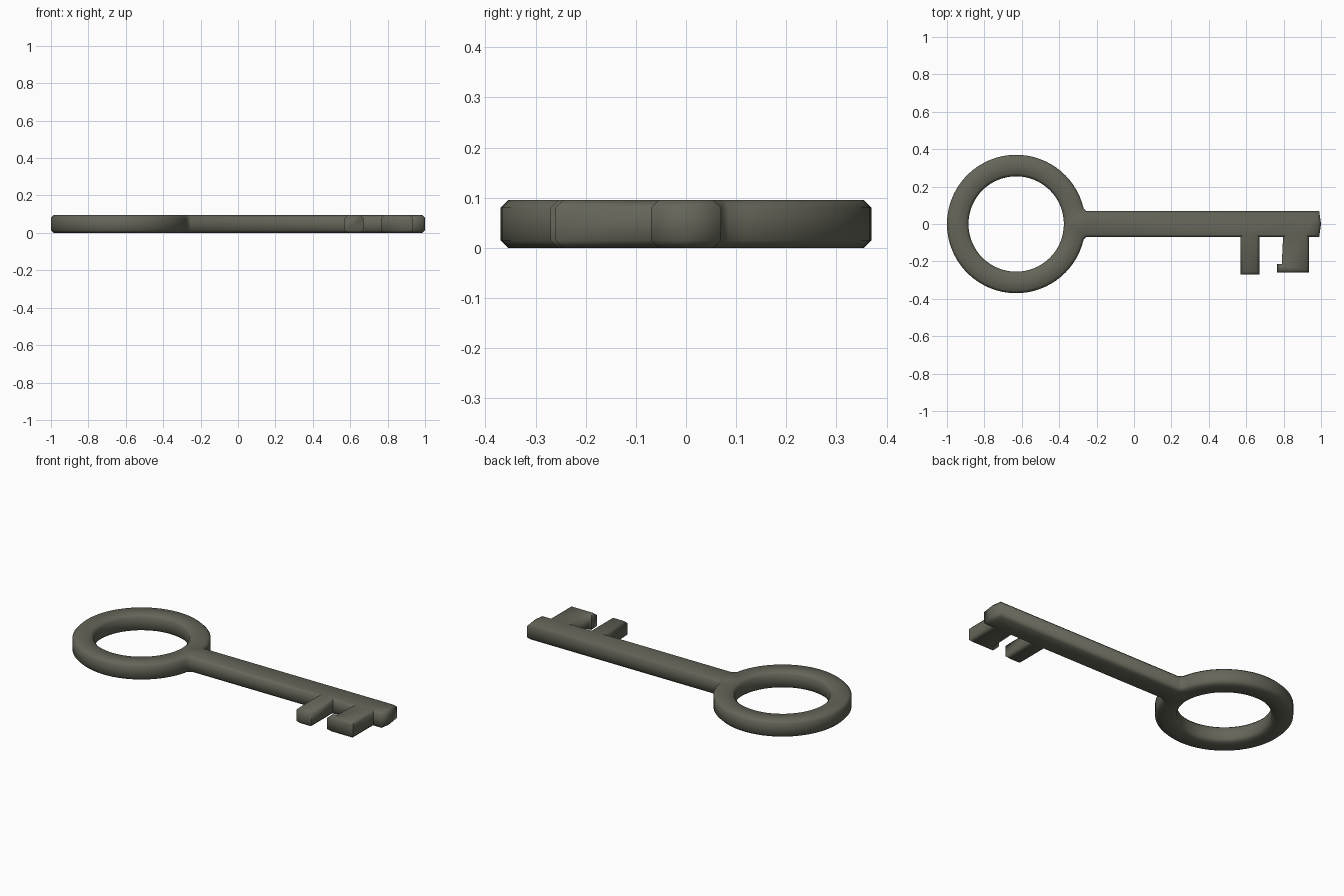
import bpy, bmesh, math
from mathutils import Vector

if "Cube" in bpy.data.objects:
    bpy.data.objects.remove(bpy.data.objects["Cube"])

HEIGHT, CHAMFER = 0.095, 0.015
CX, R_OUT, R_IN, HALF = -0.63, 0.37, 0.255, 0.07


def arc(radius, start, end, count):
    """Points on the bow circle from start to end angle."""
    return [Vector((CX + radius * math.cos(a), radius * math.sin(a)))
            for a in (start + (end - start) * i / count for i in range(count + 1))]


def inset(points, d):
    """Move every point to the left of the travel direction, mitred."""
    out = []
    for i, p in enumerate(points):
        a = (p - points[i - 1]).normalized()
        b = (points[(i + 1) % len(points)] - p).normalized()
        na, nb = Vector((-a.y, a.x)), Vector((-b.y, b.x))
        out.append(p + (na + nb) * (d / (1 + na.dot(nb))))
    return out


# Outer outline, anticlockwise: bow, then shaft and bit
join = math.asin(0.085 / R_OUT)
outline = arc(R_OUT, join, 2 * math.pi - join, 64)
outline += [Vector(p) for p in [
    (-0.255, -HALF),
    (0.57, -HALF), (0.57, -0.27), (0.67, -0.27), (0.67, -HALF),      # narrow tooth
    (0.797, -HALF), (0.79, -0.213), (0.765, -0.213), (0.765, -0.26),  # hooked tooth
    (0.935, -0.26), (0.935, -HALF),
    (0.99, -HALF), (1.0, 0.0), (0.99, HALF), (-0.255, HALF)]]        # tip and top of shaft
# Hole in the bow, clockwise
hole = arc(R_IN, 2 * math.pi, 0, 64)[:-1]

# Chamfered walls for both loops, then flat caps
bm = bmesh.new()
cap_edges = {0: [], 3: []}
for loop in (outline, hole):
    small, n = inset(loop, CHAMFER), len(loop)
    rings = [[bm.verts.new((p.x, p.y, z)) for p in pts] for pts, z in (
        (small, 0), (loop, CHAMFER), (loop, HEIGHT - CHAMFER), (small, HEIGHT))]
    for lo, hi in zip(rings, rings[1:]):
        for i in range(n):
            j = (i + 1) % n
            bm.faces.new((lo[i], lo[j], hi[j], hi[i]))
    for k in cap_edges:
        cap_edges[k] += [bm.edges.get((rings[k][i], rings[k][(i + 1) % n])) for i in range(n)]
for edges in cap_edges.values():
    bmesh.ops.triangle_fill(bm, use_beauty=True, use_dissolve=False, edges=edges)
bmesh.ops.recalc_face_normals(bm, faces=bm.faces[:])

mesh = bpy.data.meshes.new("key")
bm.to_mesh(mesh)
bm.free()
key = bpy.data.objects.new("key", mesh)
bpy.context.collection.objects.link(key)

# Dark aged metal, soft chamfers
metal = bpy.data.materials.new("dark olive metal")
metal.diffuse_color = (0.13, 0.13, 0.10, 1)
metal.use_nodes = True
metal.node_tree.nodes["Principled BSDF"].inputs["Base Color"].default_value = metal.diffuse_color
mesh.materials.append(metal)
bpy.context.view_layer.objects.active = key
key.select_set(True)
bpy.ops.object.shade_smooth_by_angle(angle=math.radians(60))
